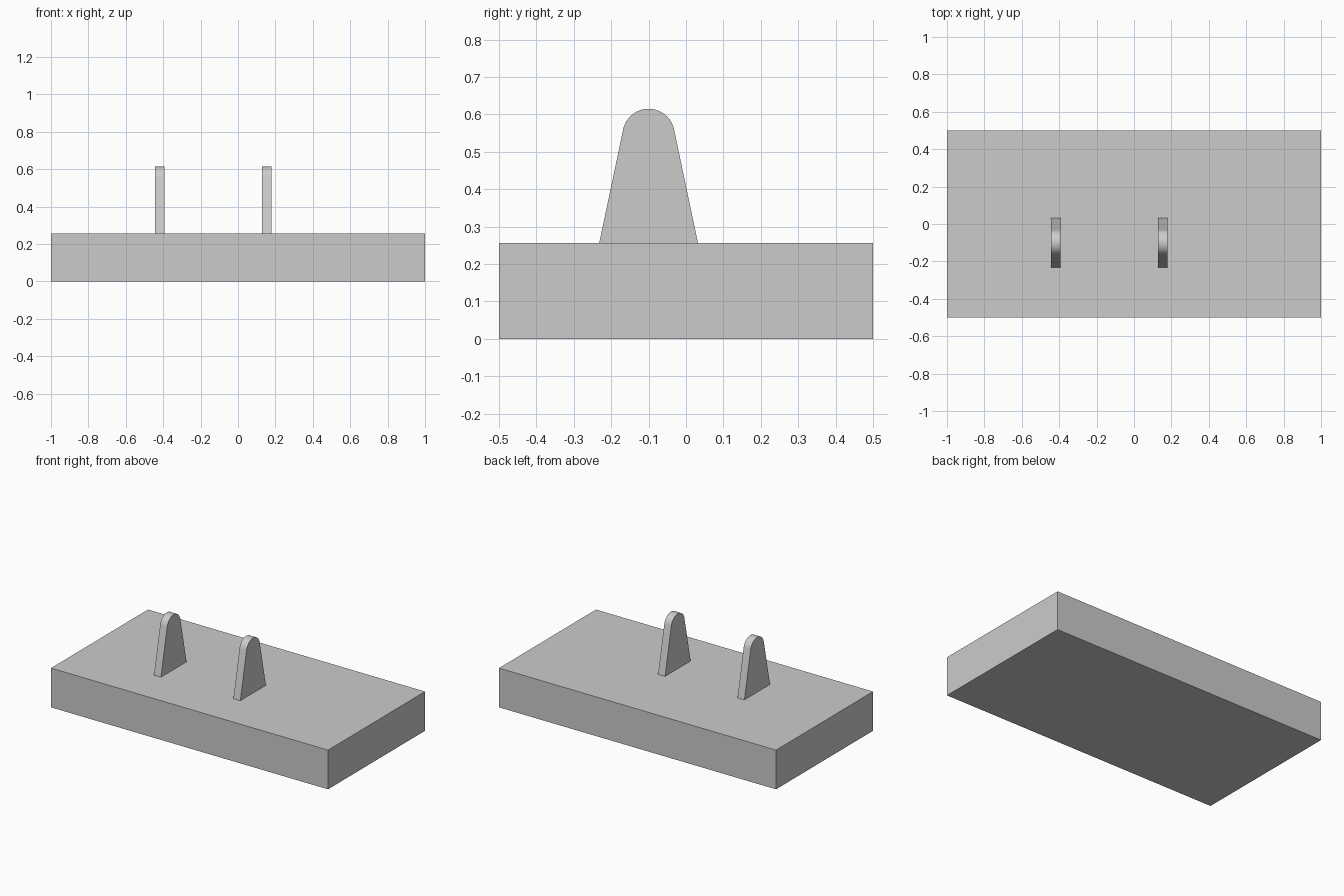
import bpy, bmesh, math

cube = bpy.data.objects.get("Cube")
if cube:
    bpy.data.objects.remove(cube, do_unlink=True)

grey = bpy.data.materials.new("plain grey")
grey.use_nodes = True
colour = (0.6, 0.6, 0.6, 1)
grey.diffuse_color = colour
grey.node_tree.nodes["Principled BSDF"].inputs["Base Color"].default_value = colour

BASE_TOP = 0.256


def extrude_profile(name, profile, x, width):
    """Extrude a (y, z) outline along x, centred on x."""
    bm = bmesh.new()
    face = bm.faces.new([bm.verts.new((x - width / 2, y, z)) for y, z in profile])
    moved = bmesh.ops.extrude_face_region(bm, geom=[face], use_keep_orig=True)["geom"]
    verts = [v for v in moved if isinstance(v, bmesh.types.BMVert)]
    bmesh.ops.translate(bm, verts=verts, vec=(width, 0, 0))
    bmesh.ops.recalc_face_normals(bm, faces=bm.faces)
    mesh = bpy.data.meshes.new(name)
    bm.to_mesh(mesh)
    bm.free()
    mesh.materials.append(grey)
    obj = bpy.data.objects.new(name, mesh)
    bpy.context.collection.objects.link(obj)
    return obj


# Base slab
extrude_profile("base_slab", [(-0.5, 0), (0.5, 0), (0.5, BASE_TOP), (-0.5, BASE_TOP)], 0, 2)

# Tapered lug outline: straight sides running tangent into a rounded top
centre_y, foot, radius, top, steps = -0.1, 0.132, 0.0695, 0.615, 24
tilt = math.radians(12)
outline = [(centre_y - foot, BASE_TOP), (centre_y + foot, BASE_TOP)]
for i in range(steps + 1):
    a = tilt + (math.pi - 2 * tilt) * i / steps
    outline.append((centre_y + radius * math.cos(a), top - radius + radius * math.sin(a)))

# Pair of upright lugs
for name, x in (("right_lug", -0.419), ("left_lug", 0.154)):
    lug = extrude_profile(name, outline, x, 0.05)
    bpy.ops.object.select_all(action="DESELECT")
    lug.select_set(True)
    bpy.context.view_layer.objects.active = lug
    bpy.ops.object.shade_smooth_by_angle(angle=math.radians(30))
